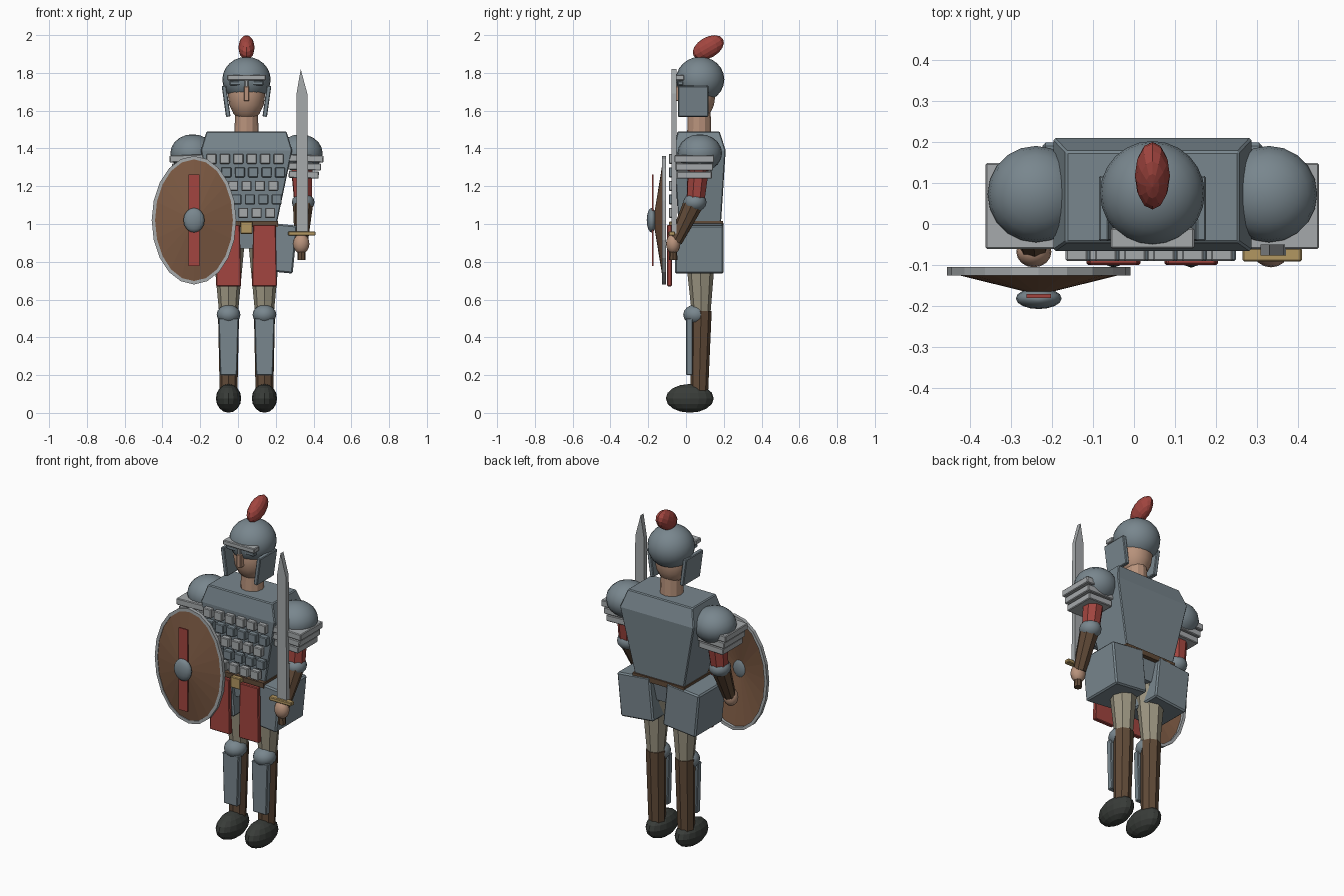
import bpy, bmesh, math
from mathutils import Vector, Euler

if "Cube" in bpy.data.objects:
    bpy.data.objects.remove(bpy.data.objects["Cube"])

CX = 0.045  # body centre line
COL = {"red": (0.36, 0.06, 0.05), "brown": (0.12, 0.07, 0.04), "wood": (0.2, 0.1, 0.055),
       "skin": (0.48, 0.29, 0.2), "steel": (0.19, 0.24, 0.27), "plate": (0.38, 0.4, 0.41),
       "gold": (0.45, 0.31, 0.12), "cloth": (0.33, 0.3, 0.22), "boot": (0.04, 0.045, 0.04)}
MATS = {}
for k, c in COL.items():
    MATS[k] = bpy.data.materials.new(k)
    MATS[k].diffuse_color = (*c, 1)


def finish(name, bm, col, loc=(0, 0, 0), rot=(0, 0, 0), bevel=0):
    bmesh.ops.recalc_face_normals(bm, faces=bm.faces)
    me = bpy.data.meshes.new(name)
    bm.to_mesh(me)
    bm.free()
    me.materials.append(MATS[col])
    ob = bpy.data.objects.new(name, me)
    ob.location, ob.rotation_euler = loc, rot
    bpy.context.collection.objects.link(ob)
    if bevel:
        m = ob.modifiers.new("bevel", "BEVEL")
        m.width, m.segments = bevel, 1
    return ob


def box(name, loc, size, col, rot=(0, 0, 0), bevel=0.004):
    bm = bmesh.new()
    bmesh.ops.create_cube(bm, size=1)
    bmesh.ops.scale(bm, vec=size, verts=bm.verts)
    return finish(name, bm, col, loc, rot, bevel)


def ball(name, loc, radii, col, rot=(0, 0, 0), seg=16, rings=8, smooth=True):
    bm = bmesh.new()
    bmesh.ops.create_uvsphere(bm, u_segments=seg, v_segments=rings, radius=1)
    bmesh.ops.scale(bm, vec=radii, verts=bm.verts)
    for f in bm.faces:
        f.smooth = smooth
    return finish(name, bm, col, loc, rot)


def rod(name, a, b, r1, r2, col, sides=8):
    a, b = Vector(a), Vector(b)
    bm = bmesh.new()
    bmesh.ops.create_cone(bm, cap_ends=True, segments=sides, radius1=r1, radius2=r2, depth=(b - a).length)
    rot = (b - a).to_track_quat('Z', 'Y').to_euler()
    return finish(name, bm, col, (a + b) / 2, rot)


def loft(name, rings, col, bevel=0, cap=True, close=False):
    bm = bmesh.new()
    vs = [[bm.verts.new(p) for p in r] for r in rings]
    n = len(vs[0])
    for a, b in list(zip(vs, vs[1:])) + ([(vs[-1], vs[0])] if close else []):
        for i in range(n):
            bm.faces.new((a[i], a[(i + 1) % n], b[(i + 1) % n], b[i]))
    if cap:
        bm.faces.new(vs[0])
        bm.faces.new(vs[-1])
    return finish(name, bm, col, bevel=bevel)


def rect(z, hw, y0, y1):
    return [(CX - hw, y0, z), (CX + hw, y0, z), (CX + hw, y1, z), (CX - hw, y1, z)]


# Head and helmet
rod("neck", (CX, 0.07, 1.45), (CX, 0.07, 1.6), 0.065, 0.06, "skin", 12)
ball("head", (CX, 0.06, 1.68), (0.098, 0.095, 0.135), "skin")
ball("helmet_dome", (CX, 0.075, 1.765), (0.128, 0.128, 0.12), "steel", seg=24, rings=12)
ball("plume", (CX, 0.118, 1.934), (0.043, 0.09, 0.055), "red", (math.radians(30), 0, 0), 12, 8, False)
box("brow_guard", (CX, -0.035, 1.775), (0.205, 0.05, 0.028), "plate")
box("brow_lower", (CX, -0.03, 1.745), (0.18, 0.03, 0.022), "steel")
box("nose_guard", (CX, -0.047, 1.735), (0.02, 0.02, 0.06), "plate")
box("nose", (CX, -0.04, 1.69), (0.028, 0.04, 0.08), "skin")

# Torso with scale plates
loft("torso", [rect(1.0, 0.16, -0.04, 0.185), rect(1.39, 0.242, -0.066, 0.21),
               rect(1.49, 0.212, -0.045, 0.178)], "steel", 0.005)
for r, n in enumerate((6, 6, 5, 5, 4)):
    shift = (-0.008, 0.0, 0.0, 0.018, 0.018)[r]
    for c in range(n):
        box("scale_plate", (CX + shift + (c - (n - 1) / 2) * 0.071, -0.074, 1.345 - r * 0.0715),
            (0.053, 0.034, 0.053), "plate" if r % 2 == 0 else "steel")

# Belt and pelvis
loft("belt", [rect(0.985, 0.168, -0.065, 0.195), rect(1.015, 0.168, -0.065, 0.195)], "brown")
loft("pelvis", [rect(0.87, 0.12, -0.03, 0.15), rect(0.99, 0.14, -0.04, 0.17)], "steel")
box("buckle", (CX, -0.075, 0.98), (0.065, 0.03, 0.065), "gold")

for s in (-1, 1):
    def P(dx, y, z):
        return (CX + s * dx, y, z)
    box("cheek_guard", P(0.108, 0.038, 1.65), (0.024, 0.16, 0.165), "steel", (0, s * 0.14, 0))
    # Arms
    ball("shoulder", P(0.285, 0.073, 1.375), (0.118, 0.118, 0.1), "steel", seg=20, rings=10)
    for i in range(3):
        box("shoulder_lame", P(0.311 - i * 0.004, 0.044, 1.347 - i * 0.043),
            (0.193 - i * 0.017, 0.21 - i * 0.012, 0.038), "plate", (0, s * 0.03, 0))
    rod("upper_arm", P(0.29, 0.07, 1.35), P(0.3, 0.05, 1.12), 0.062, 0.05, "red")
    ball("elbow", P(0.3, 0.047, 1.115), (0.06, 0.062, 0.05), "steel")
    rod("forearm", P(0.3, 0.045, 1.12), P(0.29, -0.055, 0.91), 0.055, 0.036, "brown")
    ball("hand", P(0.29, -0.068, 0.895), (0.043, 0.038, 0.053), "skin")
    # Skirt armour
    box("hip_guard", P(0.15, 0.07, 0.875), (0.215, 0.258, 0.255), "steel", (0, s * 0.1, 0), 0.008)
    loft("cloth_panel", [[P(x, y, z) for x, y in ((0.095 - w, -0.1), (0.095 + w, -0.1), (0.095 + w, -0.075),
                         (0.095 - w, -0.075))] for z, w in ((0.67, 0.066), (0.995, 0.06))], "red", 0.004)
    # Legs
    rod("thigh", P(0.095, 0.075, 0.9), P(0.095, 0.08, 0.53), 0.085, 0.05, "cloth")
    ball("knee_cap", P(0.095, 0.05, 0.52), (0.063, 0.065, 0.053), "steel")
    rod("shin", P(0.095, 0.08, 0.54), P(0.095, 0.07, 0.11), 0.056, 0.047, "brown")
    loft("greave", [[P(0.095 + x * w, y, z) for x, y in ((-1, 0.0), (1, 0.0), (1, 0.035), (-1, 0.035))]
                    for z, w in ((0.2, 0.044), (0.5, 0.053))], "steel", 0.004)
    ball("boot", P(0.095, 0.02, 0.077), (0.067, 0.127, 0.076), "boot", smooth=False)

# Sword
blade = [(0.31, 0.95), (0.372, 0.95), (0.367, 1.69), (0.332, 1.82), (0.31, 1.69)]
loft("blade", [[(x, y, z) for x, z in blade] for y in (-0.077, -0.05)], "plate")
box("cross_guard", (0.338, -0.075, 0.95), (0.145, 0.034, 0.022), "gold")
rod("grip", (0.336, -0.068, 0.81), (0.336, -0.068, 0.95), 0.022, 0.02, "brown")

# Shield
SX, SZ, N = -0.233, 1.02, 20


def oval(k, y, inset=0.0):
    return [(SX + (0.224 * k - inset) * math.cos(2 * math.pi * i / N), y,
             SZ + (0.34 * k - inset) * math.sin(2 * math.pi * i / N)) for i in range(N)]


loft("shield_face", [oval(0.97, -0.12), oval(0.12, -0.167)], "wood", cap=False)
loft("shield_rim", [oval(1, -0.105), oval(1, -0.126), oval(1, -0.126, 0.018), oval(1, -0.105, 0.018)],
     "plate", cap=False, close=True)
box("shield_stripe", (SX, -0.176, SZ), (0.06, 0.009, 0.485), "red", bevel=0)
ball("shield_boss", (SX, -0.182, SZ), (0.056, 0.026, 0.065), "steel")

for m in bpy.data.materials:
    if m.users and not m.is_grease_pencil:
        m.use_nodes = True
        m.node_tree.nodes["Principled BSDF"].inputs["Base Color"].default_value = m.diffuse_color
